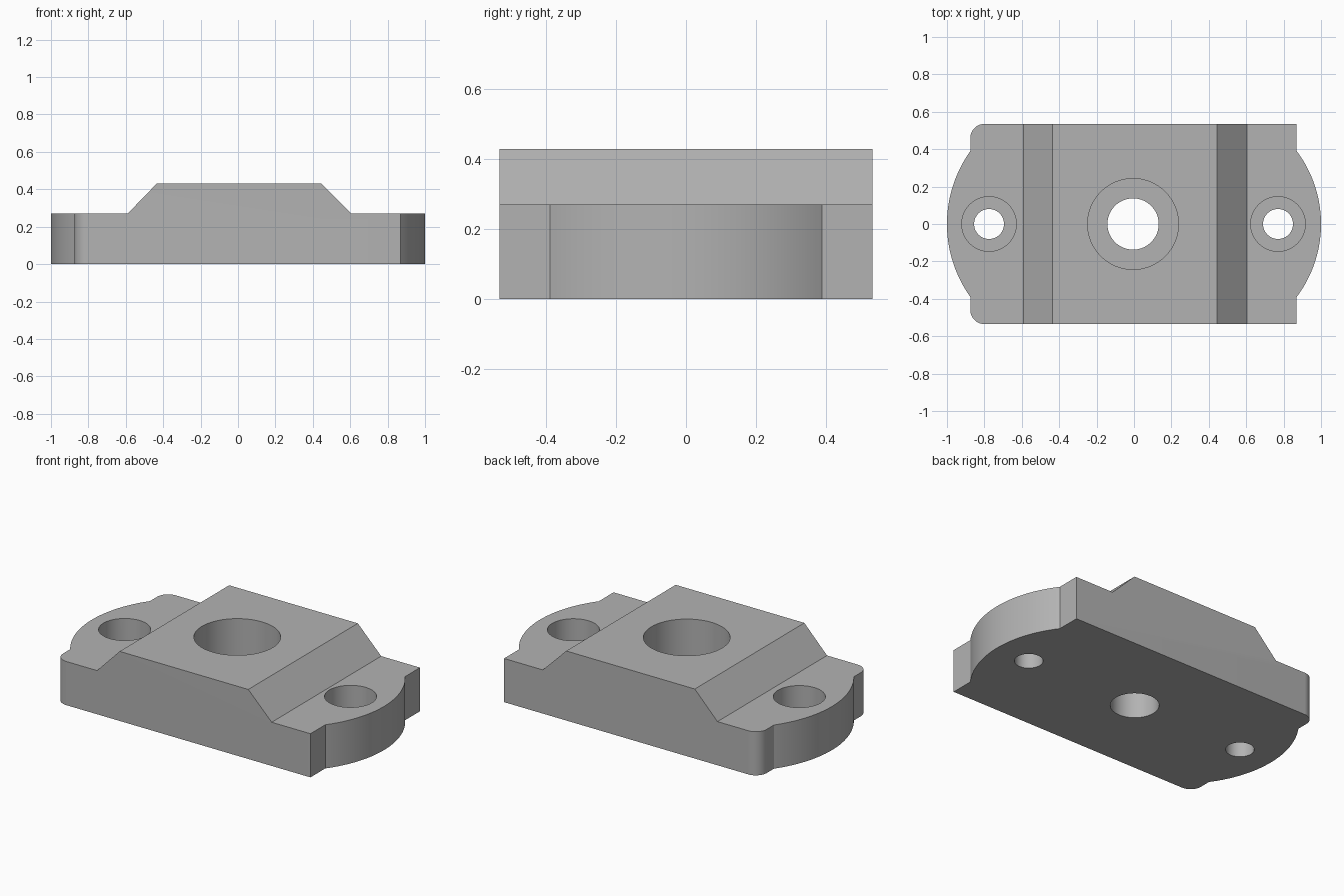
import bpy, bmesh, math
from mathutils import Vector

if "Cube" in bpy.data.objects:
    bpy.data.objects.remove(bpy.data.objects["Cube"], do_unlink=True)

HALF_WIDTH = 0.535
ARC_HALF = 0.39
SHOULDER_LEFT, SHOULDER_RIGHT = 0.87, -0.875
CORNER = 0.075
TOP, LEDGE = 0.43, 0.27

metal = bpy.data.materials.new("machined grey")
metal.use_nodes = True
GREY = (0.45, 0.45, 0.45, 1)
metal.diffuse_color = GREY
metal.node_tree.nodes["Principled BSDF"].inputs["Base Color"].default_value = GREY


def prism(name, points, direction):
    """Extrude a flat closed outline along a direction."""
    bm = bmesh.new()
    face = bm.faces.new([bm.verts.new(p) for p in points])
    ext = bmesh.ops.extrude_face_region(bm, geom=[face])
    moved = [v for v in ext["geom"] if isinstance(v, bmesh.types.BMVert)]
    bmesh.ops.translate(bm, verts=moved, vec=Vector(direction))
    bmesh.ops.recalc_face_normals(bm, faces=bm.faces)
    mesh = bpy.data.meshes.new(name)
    bm.to_mesh(mesh)
    bm.free()
    mesh.materials.append(metal)
    obj = bpy.data.objects.new(name, mesh)
    bpy.context.collection.objects.link(obj)
    return obj


def arc(cx, cy, radius, start, end, steps):
    angles = [start + (end - start) * i / steps for i in range(steps + 1)]
    return [(cx + radius * math.cos(a), cy + radius * math.sin(a), 0) for a in angles]


def bulge(shoulder):
    """Rounded end reaching x = 1 or -1, counter-clockwise."""
    sag = 1 - abs(shoulder)
    radius = (ARC_HALF ** 2 + sag ** 2) / (2 * sag)
    half = math.asin(ARC_HALF / radius)
    mid = 0 if shoulder > 0 else math.pi
    return arc(math.copysign(1 - radius, shoulder), 0, radius, mid - half, mid + half, 40)


def cut(target, cutter, operation):
    mod = target.modifiers.new("cut", "BOOLEAN")
    mod.operation, mod.object, mod.solver = operation, cutter, "EXACT"
    bpy.context.view_layer.objects.active = target
    bpy.ops.object.modifier_apply(modifier=mod.name)
    bpy.data.objects.remove(cutter, do_unlink=True)


def hole(target, x, radius, z_low, z_high):
    outline = [(px, py, z_low) for px, py, _ in arc(x, 0, radius, 0, math.tau, 64)[:-1]]
    cut(target, prism("hole_cutter", outline, (0, 0, z_high - z_low)), "DIFFERENCE")


# Plan outline: sharp corners on the left, rounded corners on the right
cx, cy = SHOULDER_RIGHT + CORNER, HALF_WIDTH - CORNER
plan = [(SHOULDER_LEFT, -HALF_WIDTH, 0)] + bulge(SHOULDER_LEFT)
plan += [(SHOULDER_LEFT, HALF_WIDTH, 0)]
plan += arc(cx, cy, CORNER, math.pi / 2, math.pi, 12)
plan += bulge(SHOULDER_RIGHT)
plan += arc(cx, -cy, CORNER, math.pi, math.pi * 1.5, 12)
block = prism("clamp_block", plan, (0, 0, 0.6))

# Raised centre with sloping sides
side = [(-1.2, -0.1), (1.2, -0.1), (1.2, LEDGE), (0.605, LEDGE),
        (0.445, TOP), (-0.435, TOP), (-0.59, LEDGE), (-1.2, LEDGE)]
profile = prism("profile_cutter", [(x, -1, z) for x, z in side], (0, 2, 0))
cut(block, profile, "INTERSECT")

# Counterbored holes: x, bore radius, counterbore radius, counterbore floor
for x, bore, counter, floor in ((-0.005, 0.137, 0.243, 0.16),
                                (-0.775, 0.08, 0.146, 0.11),
                                (0.77, 0.08, 0.146, 0.11)):
    hole(block, x, counter, floor, 0.7)
    hole(block, x, bore, -0.2, 0.7)

bpy.ops.object.select_all(action="DESELECT")
block.select_set(True)
bpy.context.view_layer.objects.active = block
bpy.ops.object.shade_smooth_by_angle(angle=math.radians(30))
